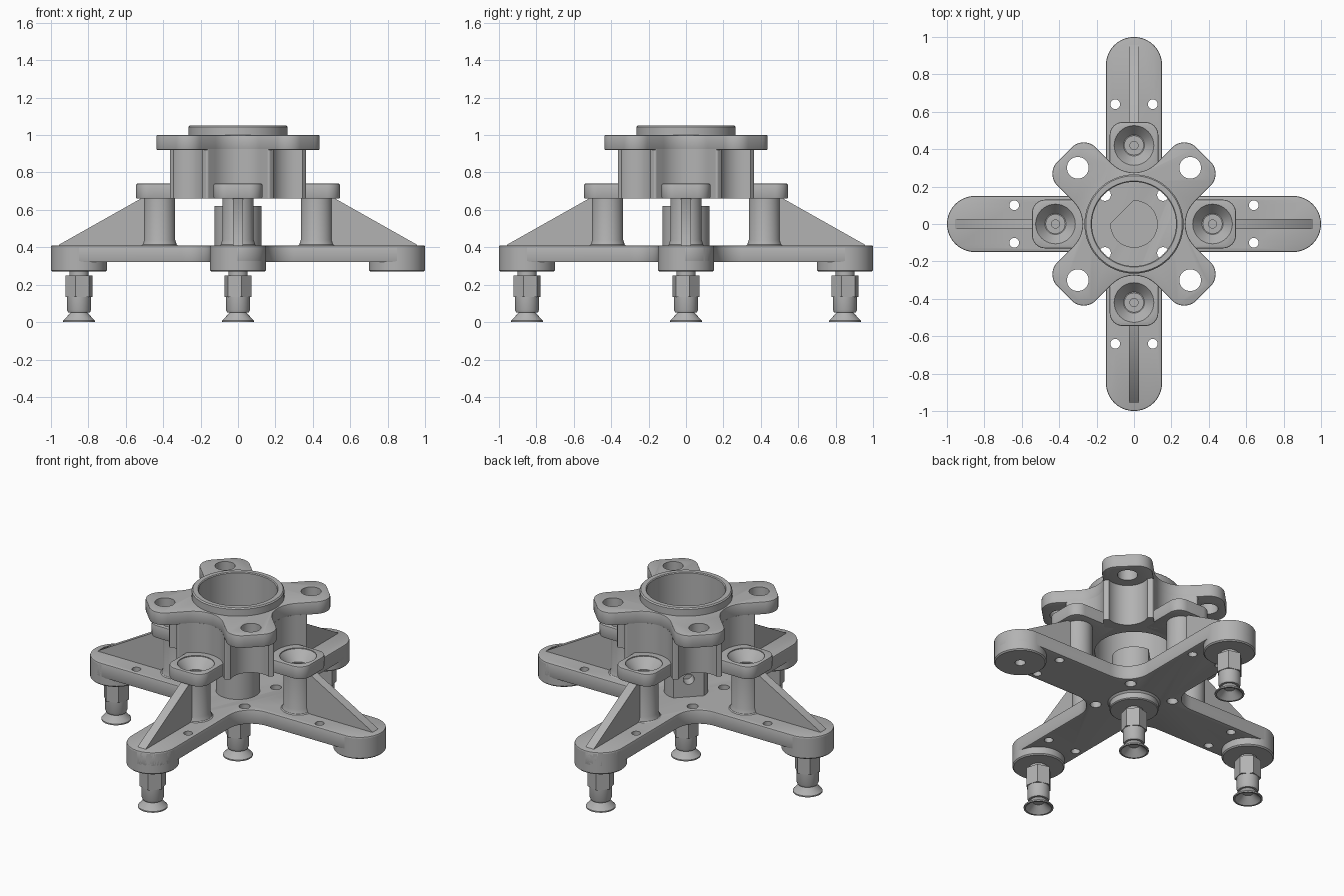
import bpy
import bmesh
from math import sin, cos, pi, radians, acos
from mathutils import Matrix, Vector

cube = bpy.data.objects.get("Cube")
if cube:
    bpy.data.objects.remove(cube, do_unlink=True)

GREY = (0.45, 0.45, 0.45, 1)
metal = bpy.data.materials.new("plain_grey")
metal.use_nodes = True
metal.diffuse_color = GREY
metal.node_tree.nodes["Principled BSDF"].inputs["Base Color"].default_value = GREY


def place(x=0, y=0, z=0, turn=0):
    """Offset along a direction, then turn about the vertical axis."""
    return Matrix.Rotation(turn, 4, 'Z') @ Matrix.Translation((x, y, z))


def finish(name, bm, matrix):
    bmesh.ops.recalc_face_normals(bm, faces=bm.faces)
    bm.transform(matrix)
    mesh = bpy.data.meshes.new(name)
    bm.to_mesh(mesh)
    bm.free()
    mesh.materials.append(metal)
    obj = bpy.data.objects.new(name, mesh)
    bpy.context.collection.objects.link(obj)
    return obj


def prism(name, outline, low, high, matrix=Matrix(), soft=0):
    bm = bmesh.new()
    base = bm.faces.new([bm.verts.new((x, y, low)) for x, y in outline])
    top = bmesh.ops.extrude_face_region(bm, geom=[base])["geom"]
    bmesh.ops.translate(bm, vec=(0, 0, high - low),
                        verts=[v for v in top if isinstance(v, bmesh.types.BMVert)])
    bmesh.ops.recalc_face_normals(bm, faces=bm.faces)
    if soft:
        rims = [e for e in bm.edges if abs(e.verts[0].co.z - e.verts[1].co.z) < 1e-5]
        bmesh.ops.bevel(bm, geom=rims, offset=soft, segments=2, affect='EDGES', profile=0.5)
    return finish(name, bm, matrix)


def lathe(name, profile, matrix=Matrix(), steps=40):
    bm = bmesh.new()
    verts = [bm.verts.new((r, 0, z)) for r, z in profile]
    edges = [bm.edges.new(pair) for pair in zip(verts, verts[1:])]
    bmesh.ops.spin(bm, geom=verts + edges, cent=(0, 0, 0), axis=(0, 0, 1),
                   angle=2 * pi, steps=steps)
    bmesh.ops.remove_doubles(bm, verts=bm.verts, dist=1e-4)
    return finish(name, bm, matrix)


def rod(name, r, low, high, matrix=Matrix(), steps=32):
    return lathe(name, [(0, low), (r, low), (r, high), (0, high)], matrix, steps)


def cut(target, cutters):
    for cutter in cutters:
        cutter.hide_render = True
        mod = target.modifiers.new("cut", 'BOOLEAN')
        mod.operation, mod.solver, mod.object = 'DIFFERENCE', 'EXACT', cutter
    graph = bpy.context.evaluated_depsgraph_get()
    mesh = bpy.data.meshes.new_from_object(target.evaluated_get(graph))
    target.modifiers.clear()
    target.data = mesh
    for cutter in cutters:
        bpy.data.objects.remove(cutter, do_unlink=True)
    return target


def arc(cx, cy, r, start, end, n=10):
    steps = [radians(start + (end - start) * i / n) for i in range(n + 1)]
    return [(cx + r * cos(a), cy + r * sin(a)) for a in steps]


def star(w, end, corner, fillet, turn=0):
    """Four-armed outline with rounded arm ends and filleted inner corners."""
    c, s = end - corner, w - corner
    arm = arc(c, -s, corner, -90, 0) + arc(c, s, corner, 0, 90)
    arm += arc(w + fillet, w + fillet, fillet, 270, 180, 14)
    points = []
    for k in range(4):
        spin = Matrix.Rotation(k * pi / 2 + turn, 2)
        for p in arm:
            q = spin @ Vector(p)
            if not points or (q - points[-1]).length > 1e-4:
                points.append(q)
    if (points[0] - points[-1]).length < 1e-4:
        points.pop()
    return points


QUARTERS = [k * pi / 2 for k in range(4)]
DIAGONALS = [a + pi / 4 for a in QUARTERS]

# Cross-shaped base plate with screw holes
plate = prism("base_plate", star(0.15, 1.0, 0.15, 0.15), 0.32, 0.41, soft=0.007)
holes = [rod("hole", 0.026, 0.2, 0.5, place(0.64, side * 0.1, 0, a), 20)
         for a in QUARTERS for side in (-1, 1)]
holes += [rod("hole", 0.032, 0.2, 0.5, place(0.22, turn=a), 20) for a in DIAGONALS]
cut(plate, holes)

# Round pads below the plate; the one on the left arm is an open socket
for a in QUARTERS:
    inner = 0.03 if a == 0 else 0
    rim = [(inner, 0.34), (inner, 0.27), (0.143, 0.27), (0.15, 0.277), (0.15, 0.4)]
    lathe("arm_pad", rim, place(0.85, turn=a))
lathe("centre_pad", [(0, 0.27), (0.135, 0.27), (0.14, 0.275), (0.14, 0.31), (0.15, 0.32)])

# Feet: shank, hexagonal nut, collar and hollow suction cup
spots = [place()] + [place(0.85, turn=a) for a in QUARTERS[1:]]
for spot in spots:
    rod("foot_shank", 0.052, 0.2, 0.28, spot, 24)
    rod("foot_nut", 0.076, 0.135, 0.25, spot @ place(turn=radians(15)), 6)
    lathe("foot_collar", [(0, 0.05), (0.058, 0.05), (0.064, 0.065), (0.064, 0.15), (0, 0.15)],
          spot, 24)
    lathe("foot_cup", [(0, 0.06), (0.04, 0.06), (0.045, 0.05), (0.085, 0.008), (0.085, 0),
                       (0.075, 0), (0.03, 0.04), (0, 0.04)], spot, 28)

# Hollow support posts, ribs and cup seats on each arm
for a in QUARTERS:
    seat = place(0.42, turn=a)
    lathe("support_post", [(0.105, 0.405), (0.092, 0.415), (0.084, 0.44), (0.084, 0.67),
                           (0.05, 0.67), (0.05, 0.6), (0.022, 0.6), (0.022, 0.5), (0, 0.5)], seat)
    upright = Matrix.Rotation(a, 4, 'Z') @ Matrix.Rotation(pi / 2, 4, 'X')
    prism("arm_rib", [(0.48, 0.4), (0.965, 0.4), (0.955, 0.415), (0.52, 0.66), (0.48, 0.66)],
          -0.028, 0.028, upright)
    outline = (arc(0.475, -0.06, 0.07, -90, 0) + arc(0.475, 0.06, 0.07, 0, 90)
               + [(0.25, 0.13), (0.25, -0.13)])
    pad = prism("cup_seat", outline, 0.66, 0.74, place(turn=a), 0.006)
    bowl = lathe("bowl", [(0, 0.6), (0.056, 0.6), (0.056, 0.675), (0.106, 0.735),
                          (0.106, 0.8), (0, 0.8)], seat)
    cut(pad, [bowl])

# Central post with a flat and a cross hole
half = math_angle = 180 / pi * acos(0.092 / 0.127)
post = prism("centre_post", arc(0, 0, 0.127, 135 + half, 495 - half, 40), 0.4, 0.62)
side = place(turn=radians(135)) @ Matrix.Translation((0, 0, 0.52)) @ Matrix.Rotation(pi / 2, 4, 'Y')
cut(post, [rod("cross_hole", 0.032, 0.02, 0.2, side, 20)])

# Upper housing with screw clearance grooves
housing = prism("housing", star(0.145, 0.378, 0.012, 0.17, pi / 4), 0.66, 0.925)
grooves = [rod("groove", 0.12, 0.5, 1.1, place(0.425, turn=a), 40) for a in DIAGONALS]
cut(housing, grooves + [rod("bore", 0.225, 0.5, 1.2, steps=64)])

# Eared flange and raised lip around the bore
flange = prism("eared_flange", star(0.145, 0.525, 0.09, 0.17, pi / 4), 0.92, 1.0, soft=0.006)
holes = [rod("ear_hole", 0.058, 0.8, 1.1, place(0.425, turn=a)) for a in DIAGONALS]
cut(flange, holes + [rod("bore", 0.225, 0.5, 1.2, steps=64)])
lathe("bore_lip", [(0.225, 0.99), (0.225, 1.045), (0.23, 1.05), (0.258, 1.05),
                   (0.265, 1.043), (0.265, 0.99), (0.225, 0.99)], steps=64)

# Smooth curved surfaces while keeping hard edges
bpy.ops.object.select_all(action='DESELECT')
for obj in bpy.context.collection.objects:
    if obj.type == 'MESH' and metal.name in obj.data.materials:
        obj.select_set(True)
        bpy.context.view_layer.objects.active = obj
bpy.ops.object.shade_smooth_by_angle(angle=radians(32))
